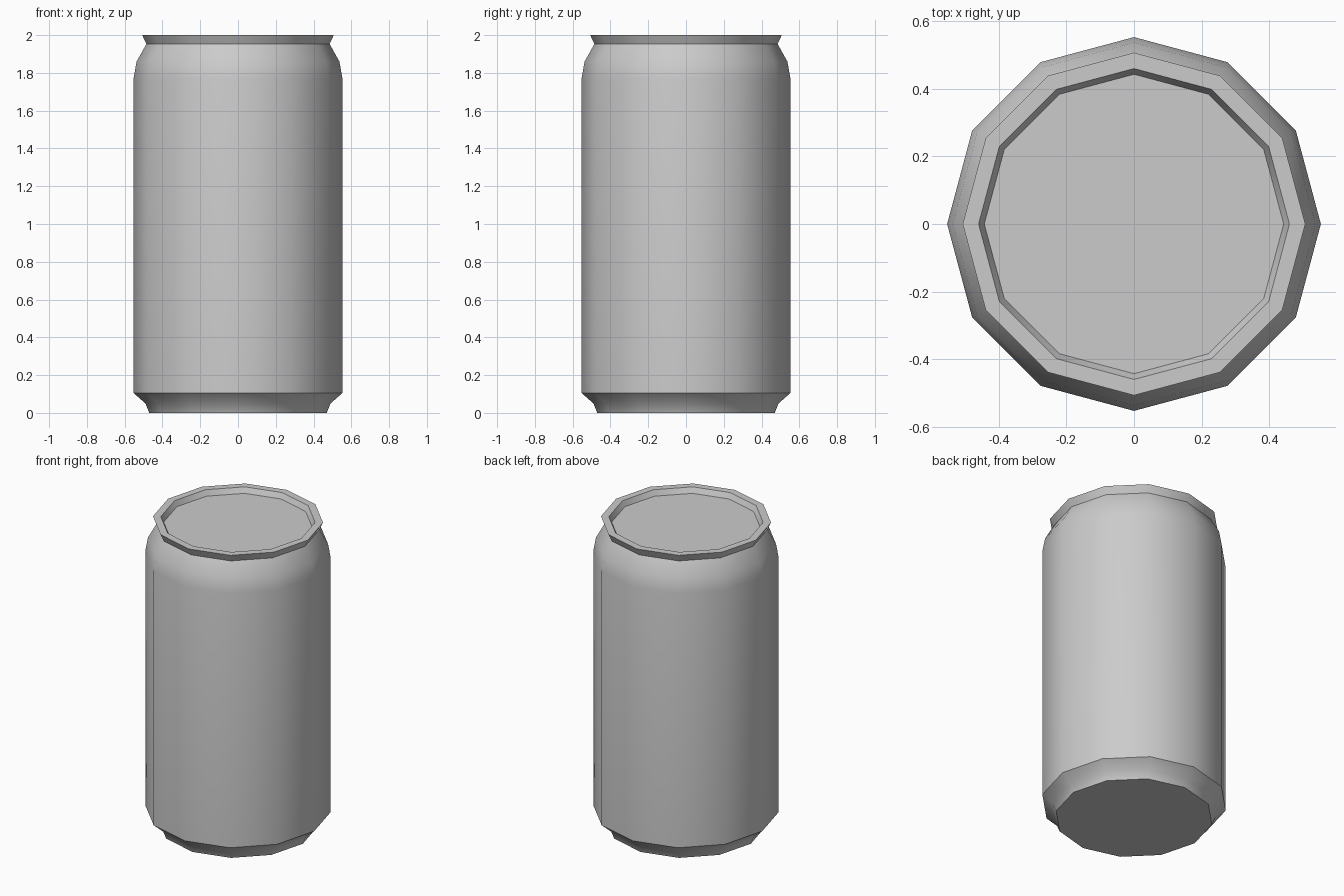
import bpy, bmesh
from math import cos, sin, tau, radians

if "Cube" in bpy.data.objects:
    bpy.data.objects.remove(bpy.data.objects["Cube"])

SIDES = 12


def lathe(name, profile, cap_start=False, cap_end=False):
    """Revolve (radius, z) points into a 12-sided shell with optional caps."""
    bm = bmesh.new()
    rings = [[bm.verts.new((r * cos(tau * i / SIDES), r * sin(tau * i / SIDES), z))
              for i in range(SIDES)] for r, z in profile]
    for a, b in zip(rings, rings[1:]):
        for i in range(SIDES):
            j = (i + 1) % SIDES
            bm.faces.new((a[i], a[j], b[j], b[i]))
    if cap_start:
        bm.faces.new(rings[0][::-1])
    if cap_end:
        bm.faces.new(rings[-1])
    mesh = bpy.data.meshes.new(name)
    bm.to_mesh(mesh)
    bm.free()
    obj = bpy.data.objects.new(name, mesh)
    bpy.context.collection.objects.link(obj)
    bpy.ops.object.select_all(action='DESELECT')
    obj.select_set(True)
    bpy.context.view_layer.objects.active = obj
    bpy.ops.object.shade_smooth_by_angle(angle=radians(40))
    return obj


# Can body: flat base, tapered foot, straight wall, rounded shoulder
lathe("can_body", [(0.47, 0), (0.49, 0.05), (0.553, 0.105), (0.553, 1.77),
                   (0.537, 1.86), (0.485, 1.953)], cap_start=True)

# Can lid: flared rim, flat lip, recessed top panel
lathe("can_lid", [(0.485, 1.953), (0.507, 2.0), (0.46, 2.0), (0.443, 1.965)],
      cap_end=True)
